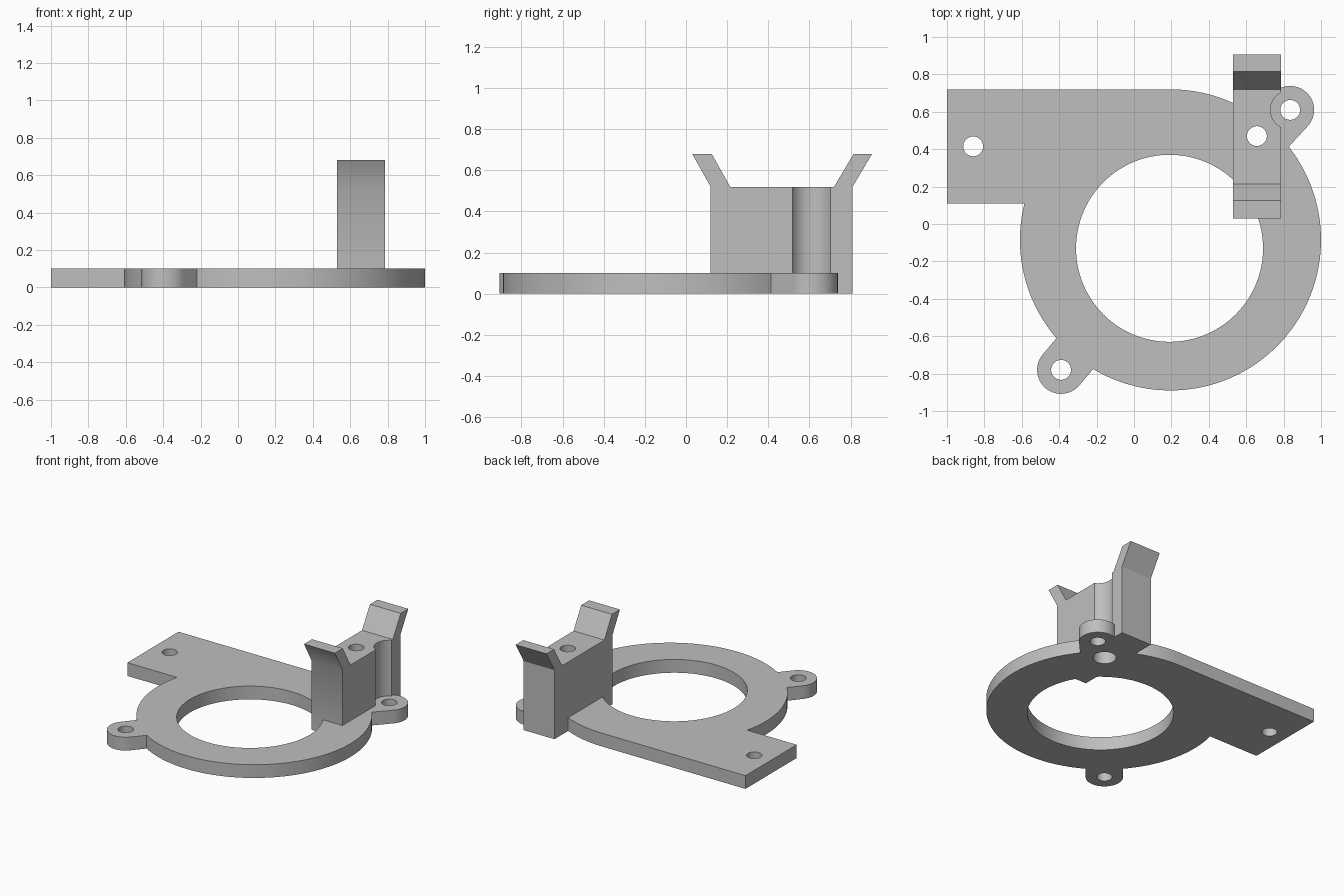
import bpy, bmesh
from math import sin, cos, radians, degrees, atan2, asin, hypot, pi

if "Cube" in bpy.data.objects:
    bpy.data.objects.remove(bpy.data.objects["Cube"], do_unlink=True)

THICK = 0.10
RING, RING_R = (0.195, -0.085), 0.805
BORE, BORE_R = (0.19, -0.13), 0.50
EARS, EAR_R = [(-0.39, -0.78), (0.835, 0.61)], 0.128
POST_HOLE = (0.657, 0.47)
SCREW_R, HEAD_R = 0.053, 0.08
TAB_X, TAB_LOW, TAB_HIGH = -1.0, 0.11, 0.72

grey = bpy.data.materials.new("plain grey")
grey.use_nodes = True
colour = (0.52, 0.52, 0.52, 1)
grey.diffuse_color = colour
grey.node_tree.nodes["Principled BSDF"].inputs["Base Color"].default_value = colour


def arc(centre, r, start, end, step=3):
    n = max(2, round(abs(end - start) / step))
    angles = [radians(start + (end - start) * i / n) for i in range(n + 1)]
    return [(centre[0] + r * cos(a), centre[1] + r * sin(a)) for a in angles]


def circle(centre, r, step=6):
    return arc(centre, r, 0, 360, step)[:-1]


def select_only(obj):
    bpy.ops.object.select_all(action="DESELECT")
    obj.select_set(True)
    bpy.context.view_layer.objects.active = obj


def cut_cylinder(target, centre, r, low, high):
    bpy.ops.mesh.primitive_cylinder_add(
        vertices=64, radius=r, depth=high - low,
        location=(*centre, (low + high) / 2))
    cutter = bpy.context.object
    cutter.hide_render = True
    mod = target.modifiers.new("cut", "BOOLEAN")
    mod.operation, mod.solver, mod.object = "DIFFERENCE", "EXACT", cutter
    select_only(target)
    bpy.ops.object.modifier_apply(modifier=mod.name)
    bpy.data.objects.remove(cutter, do_unlink=True)


def finish(obj):
    obj.data.materials.clear()
    obj.data.materials.append(grey)
    select_only(obj)
    bpy.ops.object.shade_smooth_by_angle()


# Plate outline: tab, then round the ring with an ear at each end
outline = [(TAB_X, TAB_HIGH), (TAB_X, TAB_LOW)]
angle = 180 - degrees(asin((TAB_LOW - RING[1]) / RING_R))
half = degrees(asin(EAR_R / RING_R))
for ear in EARS:
    heading = degrees(atan2(ear[1] - RING[1], ear[0] - RING[0]))
    while heading < angle:
        heading += 360
    outline += arc(RING, RING_R, angle, heading - half)
    outline += arc(ear, EAR_R, heading - 90, heading + 90, 6)
    angle = heading + half
outline += arc(RING, RING_R, angle, 450)

# Base plate: filled outline with its holes
holes = [circle(BORE, BORE_R, 3), circle((-0.86, 0.415), SCREW_R),
         circle(POST_HOLE, HEAD_R)] + [circle(e, SCREW_R) for e in EARS]
curve = bpy.data.curves.new("base_plate", "CURVE")
curve.dimensions, curve.fill_mode, curve.extrude = "2D", "BOTH", THICK / 2
for loop in [outline] + holes:
    spline = curve.splines.new("POLY")
    spline.points.add(len(loop) - 1)
    for point, (x, y) in zip(spline.points, loop):
        point.co = (x, y, 0, 1)
    spline.use_cyclic_u = True
plate = bpy.data.objects.new("base_plate", curve)
plate.location.z = THICK / 2
bpy.context.collection.objects.link(plate)
select_only(plate)
bpy.ops.object.convert(target="MESH")
plate = bpy.context.object
bm = bmesh.new()
bm.from_mesh(plate.data)
bmesh.ops.remove_doubles(bm, verts=bm.verts, dist=0.0005)
bmesh.ops.recalc_face_normals(bm, faces=bm.faces)
bm.to_mesh(plate.data)
bm.free()
finish(plate)

# Post with two flared arms, extruded across x from its side profile
profile = [(0.12, 0), (0.81, 0), (0.81, 0.52), (0.905, 0.68), (0.815, 0.68),
           (0.72, 0.52), (0.215, 0.52), (0.125, 0.68), (0.03, 0.68), (0.12, 0.52)]
bm = bmesh.new()
face = bm.faces.new([bm.verts.new((0.53, y, z)) for y, z in profile])
side = bmesh.ops.extrude_face_region(bm, geom=[face])
bmesh.ops.translate(bm, vec=(0.257, 0, 0),
                    verts=[g for g in side["geom"] if isinstance(g, bmesh.types.BMVert)])
bmesh.ops.recalc_face_normals(bm, faces=bm.faces)
mesh = bpy.data.meshes.new("clip_post")
bm.to_mesh(mesh)
bm.free()
post = bpy.data.objects.new("clip_post", mesh)
bpy.context.collection.objects.link(post)

# Screw hole, recess for its head, and the clearance beside the ear
cut_cylinder(post, POST_HOLE, SCREW_R, -0.1, 0.6)
cut_cylinder(post, POST_HOLE, HEAD_R, -0.1, 0.4)
cut_cylinder(post, EARS[1], 0.105, -0.1, 0.8)
finish(post)
